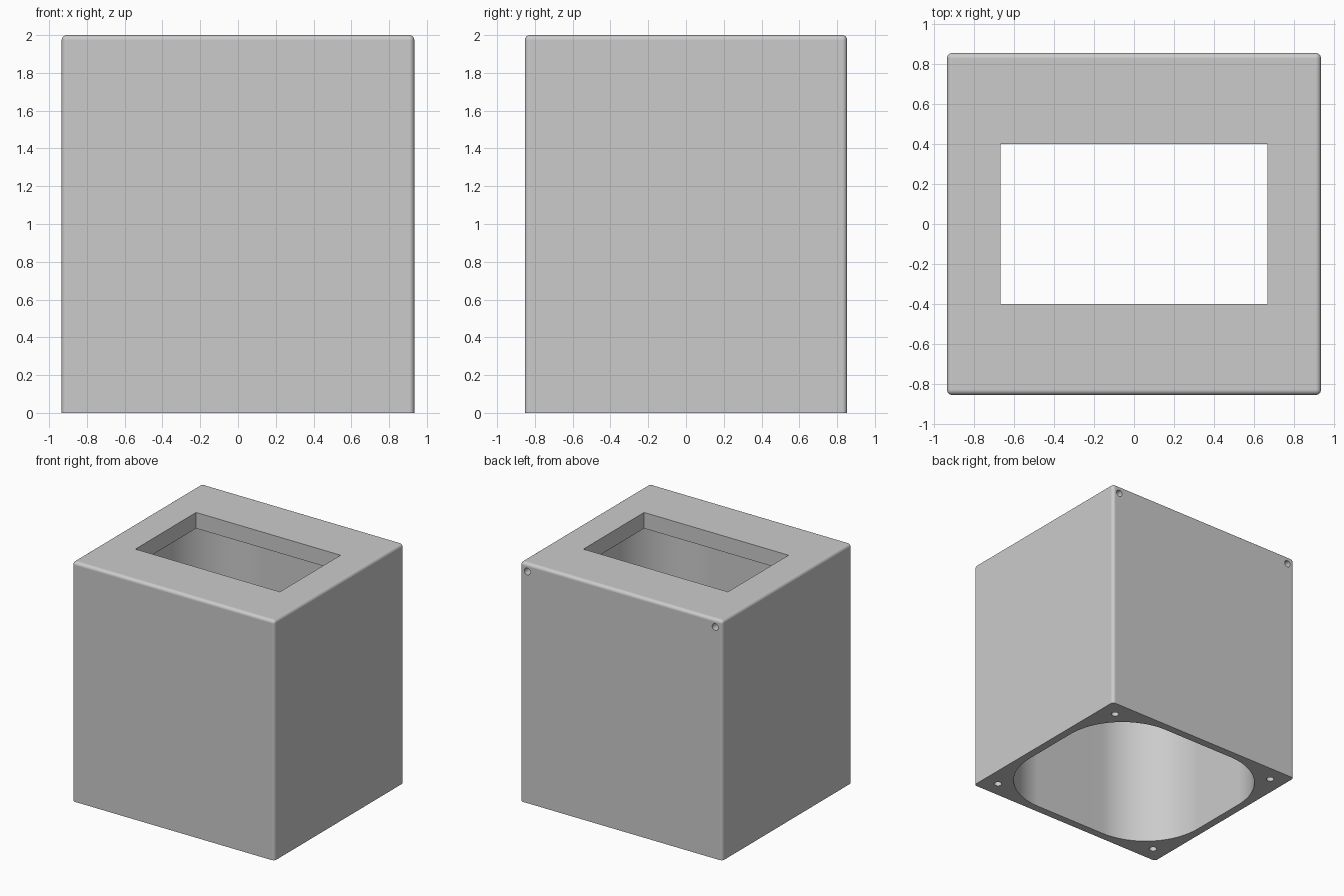
import bpy
import bmesh
from math import radians
from mathutils import Matrix, Vector

if "Cube" in bpy.data.objects:
    bpy.data.objects.remove(bpy.data.objects["Cube"], do_unlink=True)

WIDTH, DEPTH, HEIGHT = 1.867, 1.707, 2.0
WALL, TOP = 0.067, 0.133

grey = bpy.data.materials.new("plain grey")
grey.use_nodes = True
grey.diffuse_color = (0.6, 0.6, 0.6, 1)
grey.node_tree.nodes["Principled BSDF"].inputs["Base Color"].default_value = (0.6, 0.6, 0.6, 1)


def make_object(name, bm):
    bmesh.ops.recalc_face_normals(bm, faces=bm.faces)
    mesh = bpy.data.meshes.new(name)
    bm.to_mesh(mesh)
    bm.free()
    mesh.materials.append(grey)
    obj = bpy.data.objects.new(name, mesh)
    bpy.context.collection.objects.link(obj)
    return obj


def block(name, x, y, z_low, z_high, radius=0, segments=1, rounded=None):
    """Box centred on the z axis; edges accepted by `rounded` are filleted."""
    bm = bmesh.new()
    bmesh.ops.create_cube(bm, size=1)
    for v in bm.verts:
        v.co = Vector((v.co.x * x, v.co.y * y, z_high if v.co.z > 0 else z_low))
    if rounded:
        edges = [e for e in bm.edges if rounded(*(v.co.z for v in e.verts))]
        bmesh.ops.bevel(bm, geom=edges, offset=radius, segments=segments,
                        profile=0.5, affect='EDGES')
    return make_object(name, bm)


def drill(name, location, radius, length, axis):
    bm = bmesh.new()
    turn = Matrix.Rotation(radians(90), 4, 'X') if axis == 'Y' else Matrix()
    bmesh.ops.create_cone(bm, cap_ends=True, segments=24, radius1=radius, radius2=radius,
                          depth=length, matrix=Matrix.Translation(location) @ turn)
    return make_object(name, bm)


# Outer shell, rounded everywhere except around the base
shell = block("housing", WIDTH, DEPTH, 0, HEIGHT, 0.027, 6, lambda a, b: max(a, b) > 0)

# Cavity with large corner radii, and the rectangular top opening
cutters = [
    block("cavity_cutter", WIDTH - 2 * WALL, DEPTH - 2 * WALL, -0.2, HEIGHT - TOP,
          0.533, 20, lambda a, b: a != b),
    block("opening_cutter", 1.333, 0.8, HEIGHT - 0.4, HEIGHT + 0.2),
]

# Screw holes: four in the base, two near the top of the back
for side in (-1, 1):
    for end in (-1, 1):
        cutters.append(drill("base_hole_cutter", (side * 0.8, end * 0.72, 0), 0.03, 0.4, 'Z'))
    cutters.append(drill("back_hole_cutter", (side * 0.867, DEPTH / 2, 1.933), 0.028, 0.4, 'Y'))

for cutter in cutters:
    cutter.hide_render = True
    cut = shell.modifiers.new(cutter.name, 'BOOLEAN')
    cut.operation = 'DIFFERENCE'
    cut.solver = 'EXACT'
    cut.object = cutter

# Bake the cuts and discard the cutters
bpy.context.view_layer.update()
evaluated = shell.evaluated_get(bpy.context.evaluated_depsgraph_get())
result = bpy.data.meshes.new_from_object(evaluated)
shell.modifiers.clear()
shell.data = result
result.materials.clear()
result.materials.append(grey)
for polygon in result.polygons:
    polygon.material_index = 0
for cutter in cutters:
    bpy.data.objects.remove(cutter, do_unlink=True)

# Smooth fillets with flat walls
bpy.ops.object.select_all(action='DESELECT')
shell.select_set(True)
bpy.context.view_layer.objects.active = shell
bpy.ops.object.shade_smooth_by_angle(angle=radians(30))
weighted = shell.modifiers.new("flat_walls", 'WEIGHTED_NORMAL')
weighted.keep_sharp = True
